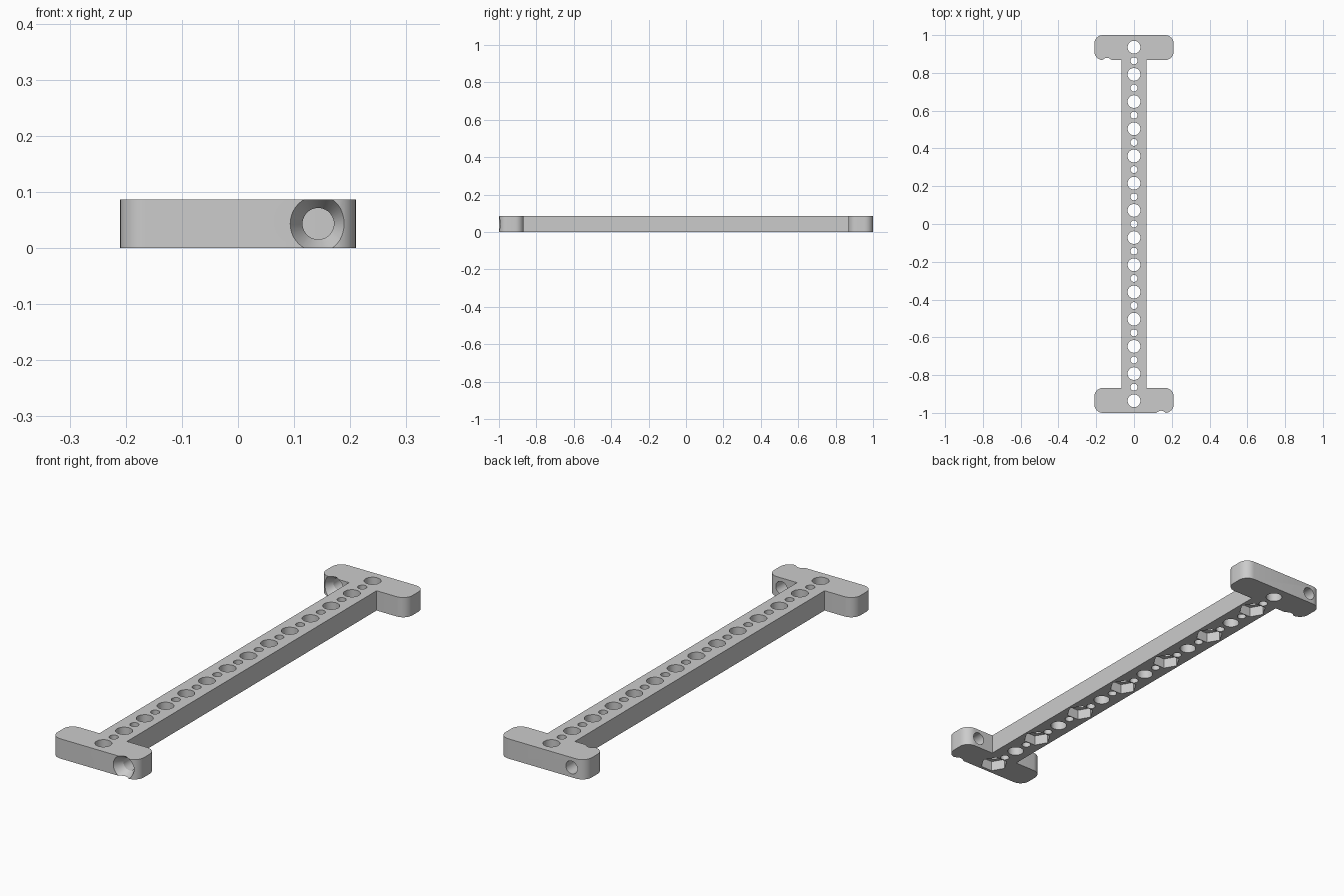
import bpy
import bmesh
import math
from mathutils import Matrix

if "Cube" in bpy.data.objects:
    bpy.data.objects.remove(bpy.data.objects["Cube"])

HEIGHT = 0.087
HALF_BAR = 0.067      # half width of the long bar
HALF_END = 0.21       # half width of the end pieces
INNER_Y = 0.868       # where the end pieces begin
PITCH = 0.144
COUNT = 14

grey = bpy.data.materials.new("light grey")
grey.use_nodes = True
grey.diffuse_color = (0.6, 0.6, 0.6, 1)
grey.node_tree.nodes["Principled BSDF"].inputs["Base Color"].default_value = (0.6, 0.6, 0.6, 1)


def make_object(name, bm):
    bmesh.ops.recalc_face_normals(bm, faces=bm.faces)
    mesh = bpy.data.meshes.new(name)
    bm.to_mesh(mesh)
    bm.free()
    mesh.materials.append(grey)
    obj = bpy.data.objects.new(name, mesh)
    bpy.context.scene.collection.objects.link(obj)
    return obj


def add_cone(bm, r1, r2, depth, matrix, sides=32):
    bmesh.ops.create_cone(bm, cap_ends=True, segments=sides, radius1=r1,
                          radius2=r2, depth=depth, matrix=matrix)


# Double-T outline, built from one quarter and mirrored
quarter = [(HALF_BAR, INNER_Y), (HALF_END, INNER_Y), (HALF_END, 1)]
right_top = quarter
left_top = [(-x, y) for x, y in reversed(quarter)]
half = right_top + left_top
outline = half + [(-x, -y) for x, y in half]

bm = bmesh.new()
base = bm.faces.new([bm.verts.new((x, y, 0)) for x, y in outline])
top = bmesh.ops.extrude_face_region(bm, geom=[base])["geom"]
bmesh.ops.translate(bm, vec=(0, 0, HEIGHT),
                    verts=[v for v in top if isinstance(v, bmesh.types.BMVert)])
# Round the outer vertical corners
corners = [e for e in bm.edges
           if abs(e.verts[0].co.z - e.verts[1].co.z) > 0.01
           and abs(e.verts[0].co.x) > 0.2]
bmesh.ops.bevel(bm, geom=corners, offset=0.045, segments=8, profile=0.5,
                affect='EDGES')
bracket = make_object("mounting_bracket", bm)

# Row of alternating large and small through holes
holes = bmesh.new()
for i in range(2 * COUNT - 1):
    y = (i - COUNT + 1) * PITCH / 2
    radius = 0.034 if i % 2 == 0 else 0.0185
    add_cone(holes, radius, radius, 0.3, Matrix.Translation((0, y, HEIGHT / 2)))

# Hexagonal nut pockets under every second large hole
pockets = bmesh.new()
POCKET = 0.045
for i in range(0, COUNT, 2):
    y = (i - (COUNT - 1) / 2) * PITCH
    place = Matrix.Translation((0, y, POCKET / 2 - 0.01))
    turn = Matrix.Rotation(math.radians(90), 4, 'Z')
    add_cone(pockets, 0.058, 0.058, POCKET + 0.02, place @ turn, 6)
    # Corners sit on the x axis
    ring = [v for v in pockets.verts if abs(v.co.y - y) < 0.07]
    if max(abs(v.co.x) for v in ring) < 0.055:
        bmesh.ops.rotate(pockets, verts=ring, cent=(0, y, 0),
                         matrix=Matrix.Rotation(math.radians(30), 3, 'Z'))

# Countersunk screw holes along y, opening towards the front
screws = bmesh.new()
SIDES = 40
for x, face_y in ((0.143, -1), (-0.143, INNER_Y)):
    profile = [(0.05, -0.03), (0.05, 0), (0.028, 0.04), (0.028, 0.2)]
    rings = []
    for r, d in profile:
        rings.append([screws.verts.new((x + r * math.cos(a), face_y + d,
                                        HEIGHT / 2 + r * math.sin(a)))
                      for a in (2 * math.pi * k / SIDES for k in range(SIDES))])
    for a, b in zip(rings, rings[1:]):
        for k in range(SIDES):
            n = (k + 1) % SIDES
            screws.faces.new((a[k], a[n], b[n], b[k]))
    screws.faces.new(rings[0])
    screws.faces.new(rings[-1])

# Cut everything out of the body
bpy.context.view_layer.objects.active = bracket
for name, cutter_mesh in (("hole_cutter", holes), ("nut_cutter", pockets),
                          ("screw_cutter", screws)):
    cutter = make_object(name, cutter_mesh)
    cutter.hide_render = True
    mod = bracket.modifiers.new(name, 'BOOLEAN')
    mod.operation = 'DIFFERENCE'
    mod.solver = 'EXACT'
    mod.object = cutter
    bpy.ops.object.modifier_apply(modifier=mod.name)
    bpy.data.objects.remove(cutter)

bpy.ops.object.select_all(action='DESELECT')
bracket.select_set(True)
bpy.ops.object.shade_smooth_by_angle(angle=math.radians(25))
